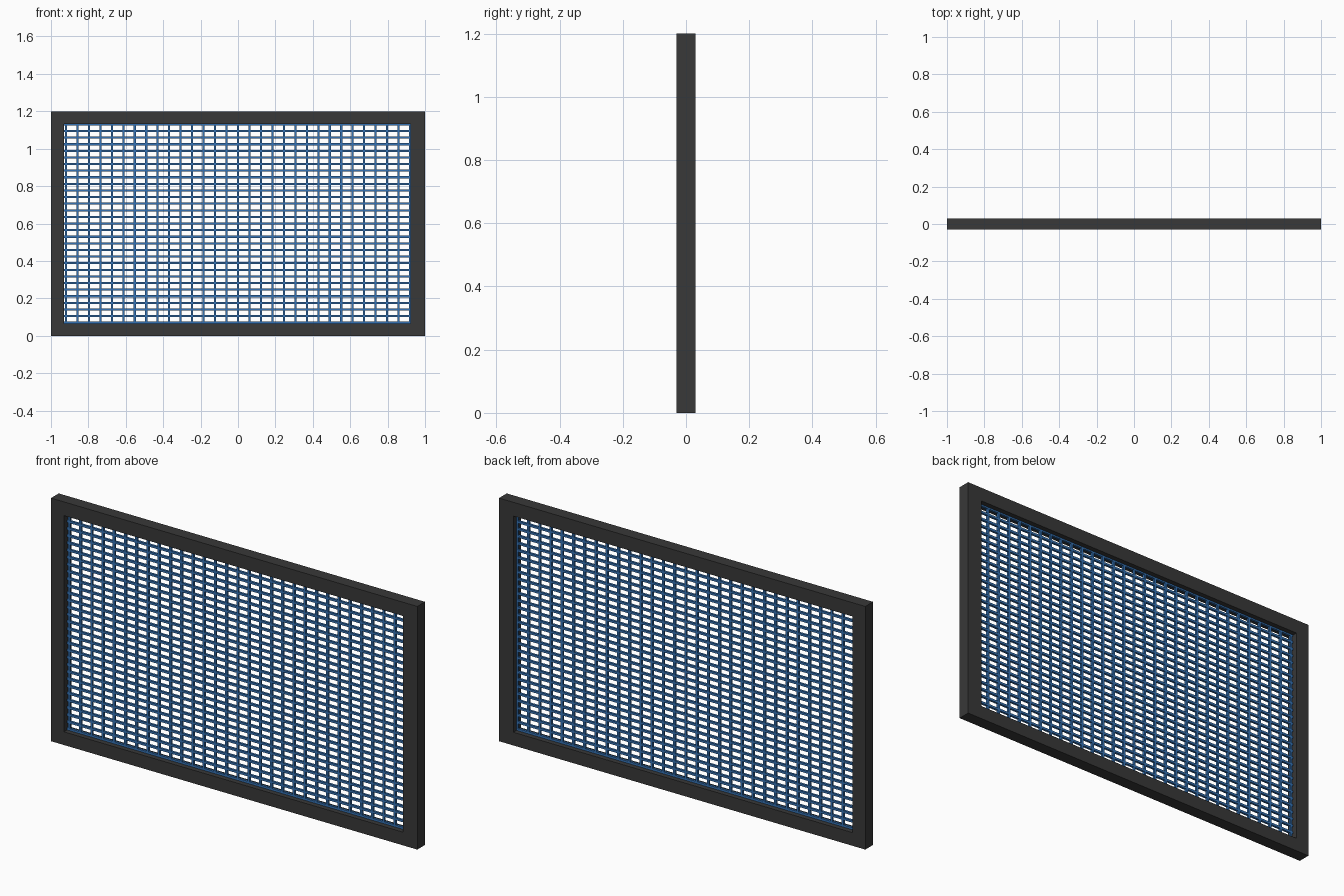
import bpy, bmesh
from mathutils import Vector

if "Cube" in bpy.data.objects:
    bpy.data.objects.remove(bpy.data.objects["Cube"])


def material(name, color):
    m = bpy.data.materials.new(name)
    m.diffuse_color = color
    m.use_nodes = True
    m.node_tree.nodes["Principled BSDF"].inputs["Base Color"].default_value = m.diffuse_color
    return m


def add_box(bm, lo, hi):
    lo, hi = Vector(lo), Vector(hi)
    verts = bmesh.ops.create_cube(bm, size=1)["verts"]
    bmesh.ops.scale(bm, vec=hi - lo, verts=verts)
    bmesh.ops.translate(bm, vec=(lo + hi) / 2, verts=verts)


def finish(bm, name, mat):
    me = bpy.data.meshes.new(name)
    bm.to_mesh(me)
    bm.free()
    me.materials.append(mat)
    ob = bpy.data.objects.new(name, me)
    bpy.context.collection.objects.link(ob)
    return ob


dark = material("dark_frame", (0.04, 0.04, 0.04, 1))
blue = material("blue_wire", (0.035, 0.17, 0.46, 1))

# Frame: closed rectangular ring, built as outer and inner loops
D = 0.03
bm = bmesh.new()
outer = [(-1, 0), (1, 0), (1, 1.2), (-1, 1.2)]
inner = [(-0.93, 0.065), (0.922, 0.065), (0.922, 1.132), (-0.93, 1.132)]
rings = [[bm.verts.new((x, y, z)) for x, z in loop]
         for loop, y in ((outer, -D), (inner, -D), (inner, D), (outer, D))]
for k in range(4):
    a, b = rings[k], rings[(k + 1) % 4]
    for i in range(4):
        j = (i + 1) % 4
        bm.faces.new((a[i], a[j], b[j], b[i]))
bmesh.ops.recalc_face_normals(bm, faces=bm.faces)
finish(bm, "frame", dark)

# Wire mesh: 31 x 31 thin bars crossing in the middle of the frame
R = 0.0055
X, Z0, Z1, N = 0.92, 0.07, 1.13, 30
bm = bmesh.new()
for i in range(N + 1):
    x = -X + 2 * X * i / N
    add_box(bm, (x - R, -R, Z0 - R), (x + R, R, Z1 + R))
finish(bm, "vertical_wires", blue)

bm = bmesh.new()
for i in range(N + 1):
    z = Z0 + (Z1 - Z0) * i / N
    add_box(bm, (-X - 0.012, -R, z - R), (X + R, R, z + R))
finish(bm, "horizontal_wires", blue)
